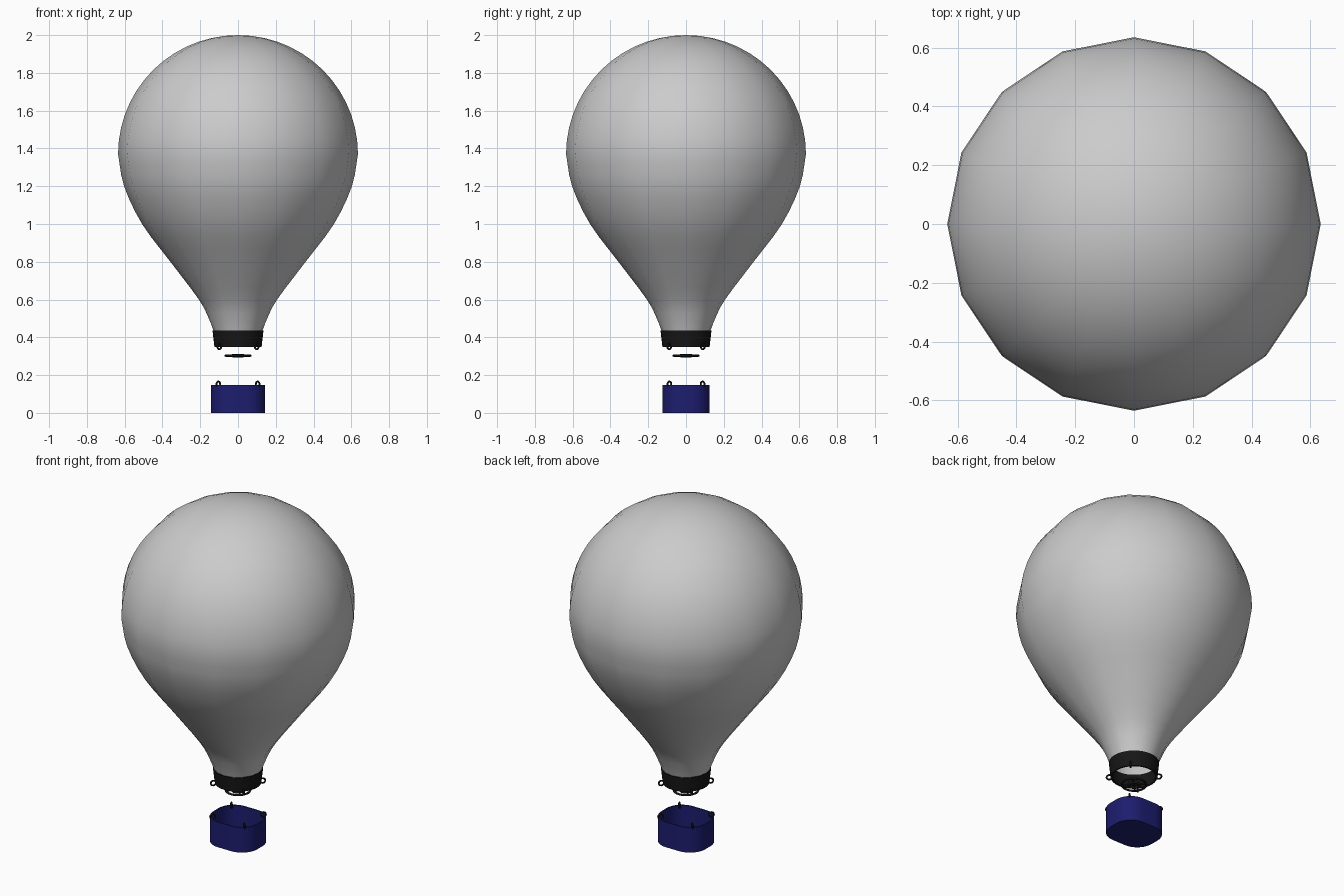
import bpy, bmesh, math
from mathutils import Vector, Matrix

if "Cube" in bpy.data.objects:
    bpy.data.objects.remove(bpy.data.objects["Cube"])


def material(name, color):
    m = bpy.data.materials.new(name)
    m.diffuse_color = color
    m.use_nodes = True
    m.node_tree.nodes["Principled BSDF"].inputs["Base Color"].default_value = m.diffuse_color
    return m


BLACK = material("black", (0.008, 0.008, 0.008, 1))
BLUE = material("blue", (0.012, 0.012, 0.16, 1))


def finish(name, bm, mat=None, angle=40, recalc=True):
    if recalc:
        bmesh.ops.recalc_face_normals(bm, faces=bm.faces)
    me = bpy.data.meshes.new(name)
    bm.to_mesh(me)
    bm.free()
    ob = bpy.data.objects.new(name, me)
    bpy.context.collection.objects.link(ob)
    if mat:
        me.materials.append(mat)
    bpy.ops.object.select_all(action='DESELECT')
    ob.select_set(True)
    bpy.context.view_layer.objects.active = ob
    bpy.ops.object.shade_smooth_by_angle(angle=math.radians(angle))
    return ob


def lathe(name, profile, sides, mat=None, closed=False, angle=40):
    """Spin (radius, z) points around z."""
    bm = bmesh.new()
    vs = [bm.verts.new((r, 0, z)) for r, z in profile]
    pairs = list(zip(vs, vs[1:])) + ([(vs[-1], vs[0])] if closed else [])
    edges = [bm.edges.new(p) for p in pairs]
    bmesh.ops.spin(bm, geom=vs + edges, cent=(0, 0, 0), axis=(0, 0, 1),
                   angle=math.tau, steps=sides, use_merge=True)
    bmesh.ops.remove_doubles(bm, verts=bm.verts, dist=1e-4)
    return finish(name, bm, mat, angle)


def smooth_curve(pts, n):
    """Catmull-Rom through the given points."""
    p = [Vector(q) for q in pts]
    p = [2 * p[0] - p[1]] + p + [2 * p[-1] - p[-2]]
    out = []
    for a, b, c, d in zip(p, p[1:], p[2:], p[3:]):
        for i in range(n):
            t = i / n
            out.append(0.5 * (2 * b + (c - a) * t + (2 * a - 5 * b + 4 * c - d) * t * t
                              + (3 * b - a - 3 * c + d) * t ** 3))
    return out + [p[-2]]


def ring(name, loc, major, minor, mat, rot=(0, 0, 0), seg=20):
    bpy.ops.mesh.primitive_torus_add(major_radius=major, minor_radius=minor, location=loc,
                                     rotation=rot, major_segments=seg, minor_segments=8)
    ob = bpy.context.object
    ob.name = name
    ob.data.materials.append(mat)
    bpy.ops.object.shade_smooth()
    return ob


# Envelope: flared neck below, rounded dome above
neck = [(0.128, 0.43), (0.155, 0.5), (0.207, 0.6), (0.358, 0.8), (0.508, 1.0), (0.603, 1.2), (0.635, 1.37)]
dome = [(0.635 * math.cos(a), 1.37 + 0.63 * math.sin(a))
        for a in (math.radians(90 * i / 14) for i in range(1, 15))]
lathe("envelope", [tuple(v) for v in smooth_curve(neck, 3)] + dome, 16, angle=60)

# Skirt band around the mouth
lathe("skirt", [(0.125, 0.35), (0.135, 0.437), (0.126, 0.437), (0.116, 0.35)], 32, BLACK, closed=True)

# Burner rings with spokes
ring("burner_outer_ring", (0, 0, 0.303), 0.066, 0.006, BLACK, seg=24)
ring("burner_inner_ring", (0, 0, 0.303), 0.028, 0.009, BLACK, seg=24)
for i in range(2):
    bpy.ops.mesh.primitive_cylinder_add(vertices=8, radius=0.004, depth=0.13, location=(0, 0, 0.303),
                                        rotation=(math.pi / 2, 0, math.pi / 4 + i * math.pi / 2))
    spoke = bpy.context.object
    spoke.name = "burner_spoke"
    spoke.data.materials.append(BLACK)


# Basket: open rounded box with wall thickness
def outline(hx, hy, r, n=8):
    pts = []
    for q, (sx, sy) in enumerate([(1, 1), (-1, 1), (-1, -1), (1, -1)]):
        for i in range(n + 1):
            a = math.pi / 2 * (q + i / n)
            pts.append((sx * (hx - r) + r * math.cos(a), sy * (hy - r) + r * math.sin(a)))
    return pts


bm = bmesh.new()
T = 0.008
loops = [[bm.verts.new((x, y, z)) for x, y in outline(0.144 - t, 0.125 - t, 0.1 - t)]
         for t, z in ((0, 0), (0, 0.148), (T, 0.148), (T, T))]
for lo, hi in zip(loops, loops[1:]):
    for i in range(len(lo)):
        j = (i + 1) % len(lo)
        bm.faces.new((lo[i], lo[j], hi[j], hi[i]))
bm.faces.new(loops[0][::-1])
bm.faces.new(loops[-1])
finish("basket", bm, BLUE)

# Rope eyelets on the skirt and the basket corners, standing in radial planes
for sx in (-1, 1):
    for sy in (-1, 1):
        turn = (math.pi / 2, 0, sx * sy * math.pi / 4)
        ring("skirt_eyelet", (sx * 0.099, sy * 0.089, 0.351), 0.014, 0.005, BLACK, turn)
        ring("basket_eyelet", (sx * 0.104, sy * 0.088, 0.152), 0.014, 0.005, BLACK, turn)
